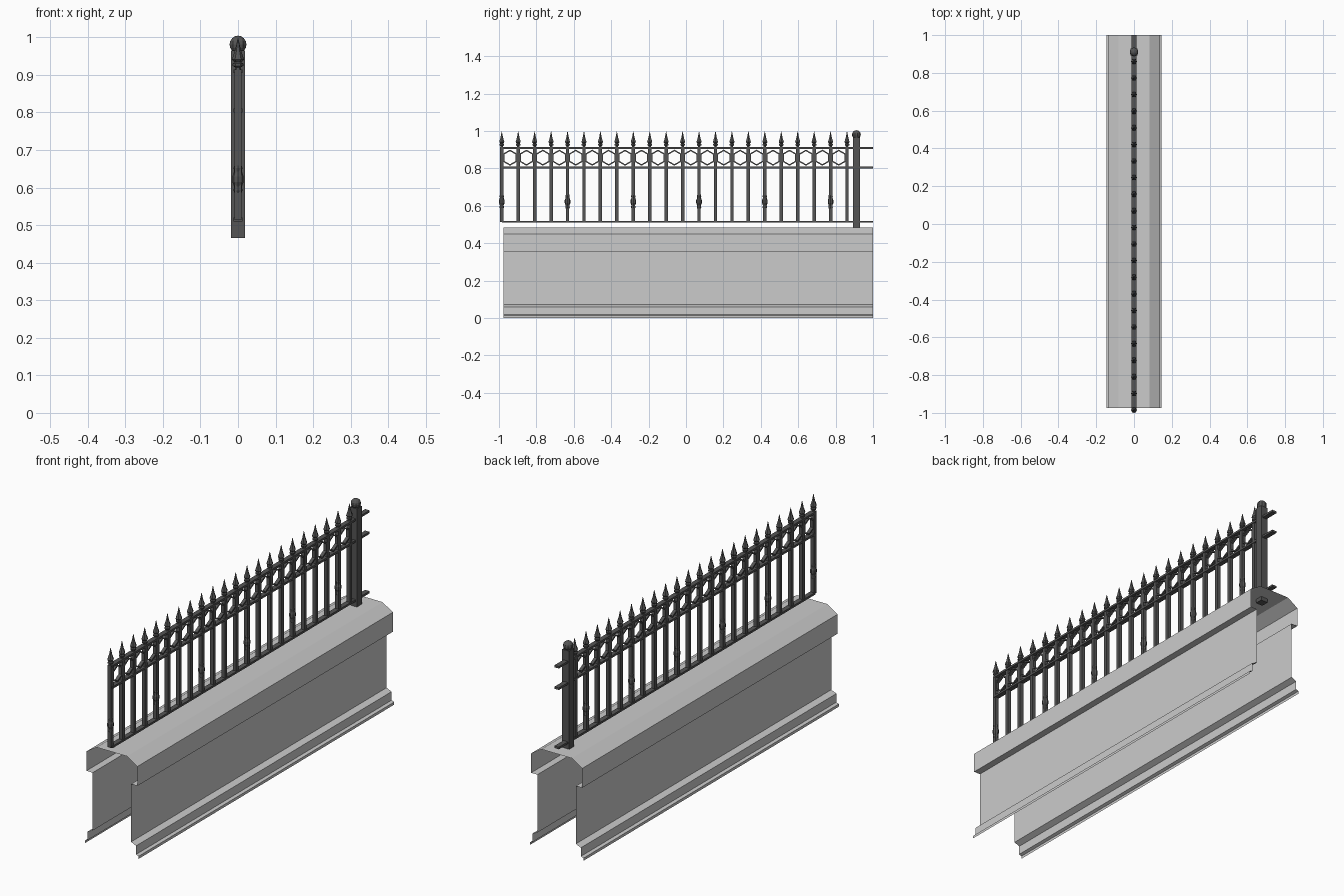
import bpy, bmesh, math
from mathutils import Matrix

if "Cube" in bpy.data.objects:
    bpy.data.objects.remove(bpy.data.objects["Cube"])

iron = bpy.data.materials.new("dark_iron")
iron.diffuse_color = (0.09, 0.09, 0.09, 1)
iron.use_nodes = True
iron.node_tree.nodes["Principled BSDF"].inputs["Base Color"].default_value = iron.diffuse_color


def finish(name, bm, mat=None):
    bmesh.ops.recalc_face_normals(bm, faces=bm.faces)
    me = bpy.data.meshes.new(name)
    bm.to_mesh(me)
    bm.free()
    ob = bpy.data.objects.new(name, me)
    bpy.context.collection.objects.link(ob)
    if mat:
        me.materials.append(mat)
    return ob


def box(bm, x, y0, y1, z0, z1):
    m = Matrix.Translation((0, (y0 + y1) / 2, (z0 + z1) / 2)) @ Matrix.Diagonal((2 * x, y1 - y0, z1 - z0, 1))
    bmesh.ops.create_cube(bm, size=1, matrix=m)


def lathe(bm, y, profile, sides):
    # stacked rings of (radius, z) round a vertical axis, capped at both ends
    rings = []
    for r, z in profile:
        rings.append([bm.verts.new((r * math.cos(2 * math.pi * k / sides),
                                    y + r * math.sin(2 * math.pi * k / sides), z))
                      for k in range(sides)])
    for a, b in zip(rings, rings[1:]):
        for k in range(sides):
            j = (k + 1) % sides
            bm.faces.new((a[k], a[j], b[j], b[k]))
    bm.faces.new(rings[0][::-1])
    bm.faces.new(rings[-1])


# wall: open sheet profile with a chamfered coping and stepped plinth
half = [(0.145, 0), (0.145, 0.013), (0.131, 0.018), (0.131, 0.06), (0.104, 0.072),
        (0.104, 0.355), (0.138, 0.355), (0.138, 0.45), (0.082, 0.485)]
profile = half + [(-x, z) for x, z in reversed(half)]
bm = bmesh.new()
near = [bm.verts.new((x, -0.975, z)) for x, z in profile]
far = [bm.verts.new((x, 1.0, z)) for x, z in profile]
for i in range(len(profile) - 1):
    bm.faces.new((near[i], near[i + 1], far[i + 1], far[i]))
finish("wall", bm)

# horizontal rails
bm = bmesh.new()
for z in (0.515, 0.805, 0.91):
    box(bm, 0.012, -0.985, 1.0, z - 0.005, z + 0.005)
finish("rails", bm, iron)

# pickets with spear tips, every fourth one has a knob
START, STEP, COUNT = -0.985, 0.0879, 22
bars, tips, knobs = bmesh.new(), bmesh.new(), bmesh.new()
for i in range(COUNT):
    y = START + i * STEP
    box(bars, 0.009, y - 0.009, y + 0.009, 0.513, 0.915)
    lathe(tips, y, [(0.009, 0.912), (0.007, 0.92), (0.014, 0.924), (0.014, 0.93),
                    (0.009, 0.934), (0.016, 0.941), (0.008, 0.965), (0.001, 0.997)], 6)
    if i % 4 == 0:
        lathe(knobs, y, [(0.009, 0.585), (0.012, 0.592), (0.010, 0.603), (0.015, 0.615),
                         (0.015, 0.63), (0.010, 0.643), (0.012, 0.652), (0.009, 0.66)], 8)
finish("pickets", bars, iron)
finish("spear_tips", tips, iron)
finish("picket_knobs", knobs, iron)

# hexagonal rings between the two upper rails
bm = bmesh.new()
for i in range(COUNT - 1):
    yc = START + (i + 0.5) * STEP
    loops = []
    for r, x in ((0.043, -0.008), (0.043, 0.008), (0.035, 0.008), (0.035, -0.008)):
        loops.append([bm.verts.new((x, yc + r * math.sin(k * math.pi / 3),
                                    0.8575 + r * math.cos(k * math.pi / 3))) for k in range(6)])
    for n in range(4):
        a, b = loops[n], loops[(n + 1) % 4]
        for k in range(6):
            j = (k + 1) % 6
            bm.faces.new((a[k], a[j], b[j], b[k]))
finish("hexagon_rings", bm, iron)

# end post and ball finial
bm = bmesh.new()
box(bm, 0.019, 0.892, 0.93, 0.466, 0.965)
finish("end_post", bm, iron)
bm = bmesh.new()
bmesh.ops.create_uvsphere(bm, u_segments=10, v_segments=8, radius=0.0235,
                          matrix=Matrix.Translation((0, 0.911, 0.981)))
finish("post_ball", bm, iron)
